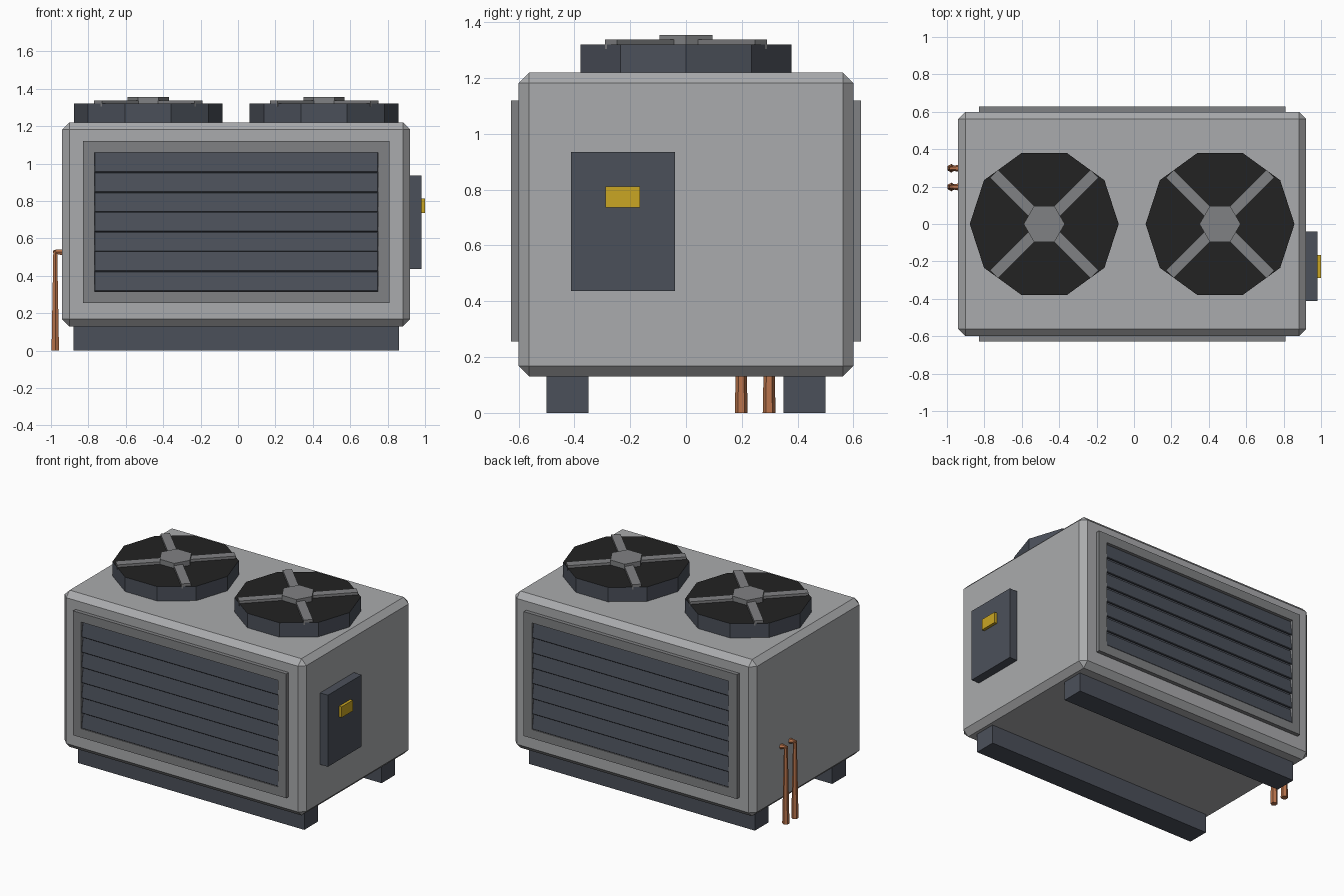
import bpy, bmesh, math
from mathutils import Matrix, Vector

if "Cube" in bpy.data.objects:
    bpy.data.objects.remove(bpy.data.objects["Cube"])


def material(name, r, g, b):
    lin = [((c / 255 + 0.055) / 1.055) ** 2.4 for c in (r, g, b)]
    m = bpy.data.materials.new(name)
    m.diffuse_color = (*lin, 1)
    m.use_nodes = True
    m.node_tree.nodes["Principled BSDF"].inputs["Base Color"].default_value = m.diffuse_color
    return m


CASE = material("light_grey_casing", 170, 171, 173)
TRIM = material("mid_grey_trim", 128, 129, 131)
SLATE = material("slate", 75, 80, 90)
BLACK = material("fan_black", 34, 34, 34)
COPPER = material("copper", 184, 115, 75)
YELLOW = material("label_yellow", 202, 166, 36)
CX = -0.01  # centre of the casing in x


def finish(name, bm, *mats):
    bmesh.ops.recalc_face_normals(bm, faces=bm.faces[:])
    me = bpy.data.meshes.new(name)
    bm.to_mesh(me)
    bm.free()
    for m in mats:
        me.materials.append(m)
    ob = bpy.data.objects.new(name, me)
    bpy.context.collection.objects.link(ob)
    return ob


def box(name, mat, x, y, z, bevel=0, rot=None):
    """Box from (min, max) ranges, optionally chamfered and turned about its centre."""
    size = [abs(r[1] - r[0]) for r in (x, y, z)]
    mid = Vector([(r[0] + r[1]) / 2 for r in (x, y, z)])
    bm = bmesh.new()
    bmesh.ops.create_cube(bm, size=1, matrix=Matrix.Diagonal((*size, 1)))
    if bevel:
        bmesh.ops.bevel(bm, geom=bm.edges[:], offset=bevel, segments=1,
                        profile=0.5, affect='EDGES')
    if rot:
        bm.transform(rot)
    bm.transform(Matrix.Translation(mid))
    return finish(name, bm, mat)


def cone(name, sides, r1, r2, a, b, spin, *mats):
    """Straight or tapered prism between points a and b."""
    a, b = Vector(a), Vector(b)
    bm = bmesh.new()
    bmesh.ops.create_cone(bm, cap_ends=True, segments=sides, radius1=r1,
                          radius2=r2, depth=(b - a).length,
                          matrix=Matrix.Rotation(spin, 4, 'Z'))
    turn = Vector((0, 0, 1)).rotation_difference(b - a).to_matrix().to_4x4()
    bm.transform(Matrix.Translation((a + b) / 2) @ turn)
    if len(mats) > 1:
        bm.normal_update()
        for f in bm.faces:
            f.material_index = 1 if f.normal.z > 0.9 else 0
    return finish(name, bm, *mats)


# Chamfered casing
box("casing", CASE, (-0.94, 0.92), (-0.6, 0.6), (0.13, 1.22), bevel=0.038)

for side, label in ((-1, "front"), (1, "back")):
    # Base rails
    box(label + "_base_rail", SLATE, (-0.88, 0.86),
        (side * 0.35, side * 0.5), (0, 0.135))

    # Grille frame: outer rectangle with a rectangular opening
    bm = bmesh.new()
    x0, x1, z0, z1 = -0.83, 0.81, 0.255, 1.12
    t = 0.062
    rings = []
    for y in (side * 0.59, side * 0.627):
        for d in (0, t):
            rings.append([bm.verts.new(p) for p in (
                (x0 + d, y, z0 + d), (x1 - d, y, z0 + d),
                (x1 - d, y, z1 - d), (x0 + d, y, z1 - d))])
    for a, b in ((0, 1), (1, 3), (3, 2), (2, 0)):
        for i in range(4):
            j = (i + 1) % 4
            bm.faces.new((rings[a][i], rings[a][j], rings[b][j], rings[b][i]))
    finish(label + "_grille_frame", bm, TRIM)

    # Backing and tilted louvre slats
    box(label + "_grille_backing", SLATE, (x0 + t, x1 - t),
        (side * 0.595, side * 0.602), (z0 + t, z1 - t))
    pitch = (z1 - z0 - 2 * t) / 7
    for i in range(7):
        z = z0 + t + pitch * (i + 0.5)
        box(f"{label}_louvre_{i + 1}", SLATE, (x0 + t, x1 - t),
            (side * 0.605, side * 0.617), (z - pitch / 2, z + pitch / 2),
            bevel=0.003, rot=Matrix.Rotation(side * math.radians(9), 4, 'X'))

# Two roof fans
for side, label in ((-1, "left"), (1, "right")):
    x = CX + side * 0.47
    cone(label + "_fan_drum", 10, 0.398, 0.398, (x, 0, 1.21), (x, 0, 1.32),
         math.radians(90), SLATE, BLACK)
    for k in (1, -1):
        box(f"{label}_fan_spoke_{'a' if k > 0 else 'b'}", TRIM,
            (x - 0.38, x + 0.38), (-0.03, 0.03), (1.305, 1.338),
            rot=Matrix.Rotation(k * math.pi / 4, 4, 'Z'))
    cone(label + "_fan_hub", 6, 0.11, 0.11, (x, 0, 1.31), (x, 0, 1.355),
         math.radians(90), TRIM)

# Electrical box with warning label
box("control_box", SLATE, (0.91, 0.98), (-0.412, -0.04), (0.437, 0.935))
box("warning_label", YELLOW, (0.975, 1.0), (-0.288, -0.165), (0.737, 0.812))

# Copper pipes: tapered riser and a short elbow into the casing
for i, y in enumerate((0.198, 0.298), 1):
    cone(f"pipe_riser_{i}", 6, 0.023, 0.012, (-0.977, y, 0),
         (-0.977, y, 0.535), 0, COPPER)
    cone(f"pipe_elbow_{i}", 6, 0.010, 0.020, (-0.988, y, 0.53),
         (-0.93, y, 0.525), 0, COPPER)
